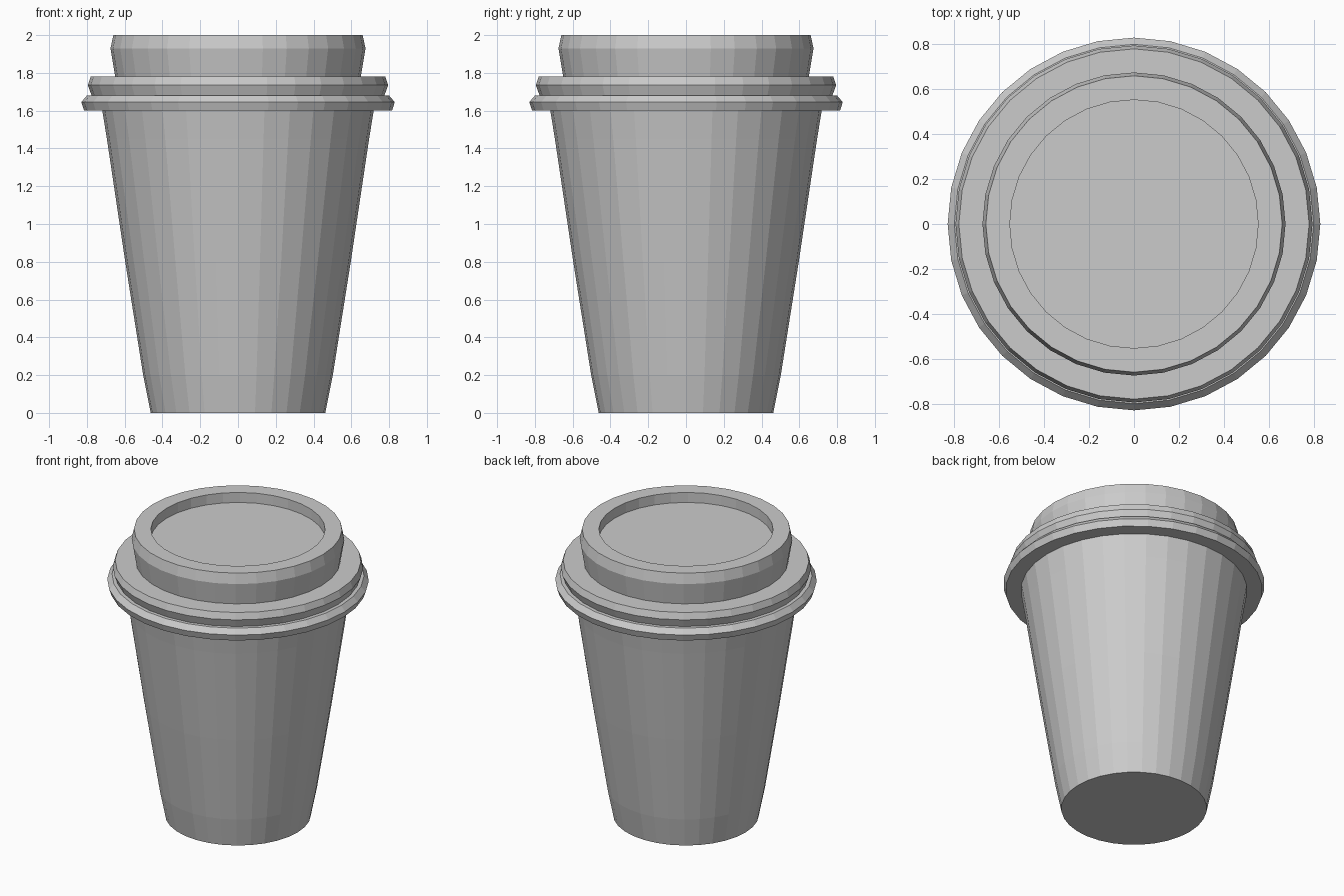
import bpy
import bmesh
from math import cos, sin, pi

if "Cube" in bpy.data.objects:
    bpy.data.objects.remove(bpy.data.objects["Cube"])

SIDES = 32


def lathe(name, profile):
    """Closed solid of revolution from (radius, height) pairs, capped at both ends."""
    bm = bmesh.new()
    rings = [[bm.verts.new((r * cos(2 * pi * i / SIDES), r * sin(2 * pi * i / SIDES), z))
              for i in range(SIDES)] for r, z in profile]
    for low, high in zip(rings, rings[1:]):
        for i in range(SIDES):
            j = (i + 1) % SIDES
            bm.faces.new((low[i], low[j], high[j], high[i]))
    bm.faces.new(rings[0][::-1])
    bm.faces.new(rings[-1])
    mesh = bpy.data.meshes.new(name)
    bm.to_mesh(mesh)
    bm.free()
    obj = bpy.data.objects.new(name, mesh)
    bpy.context.collection.objects.link(obj)
    return obj


# Tapered paper cup, its mouth tucked just inside the lid
lathe("cup_body", [(0.462, 0), (0.502, 0.2), (0.597, 0.8), (0.694, 1.45), (0.72, 1.61)])

# Lid: lower rim, upper rim, raised collar and sunken top
lathe("cup_lid", [
    (0.815, 1.60), (0.83, 1.645), (0.80, 1.68),
    (0.775, 1.68), (0.795, 1.735), (0.78, 1.78),
    (0.65, 1.78), (0.675, 1.93), (0.66, 2.0),
    (0.553, 2.0), (0.553, 1.93),
])
